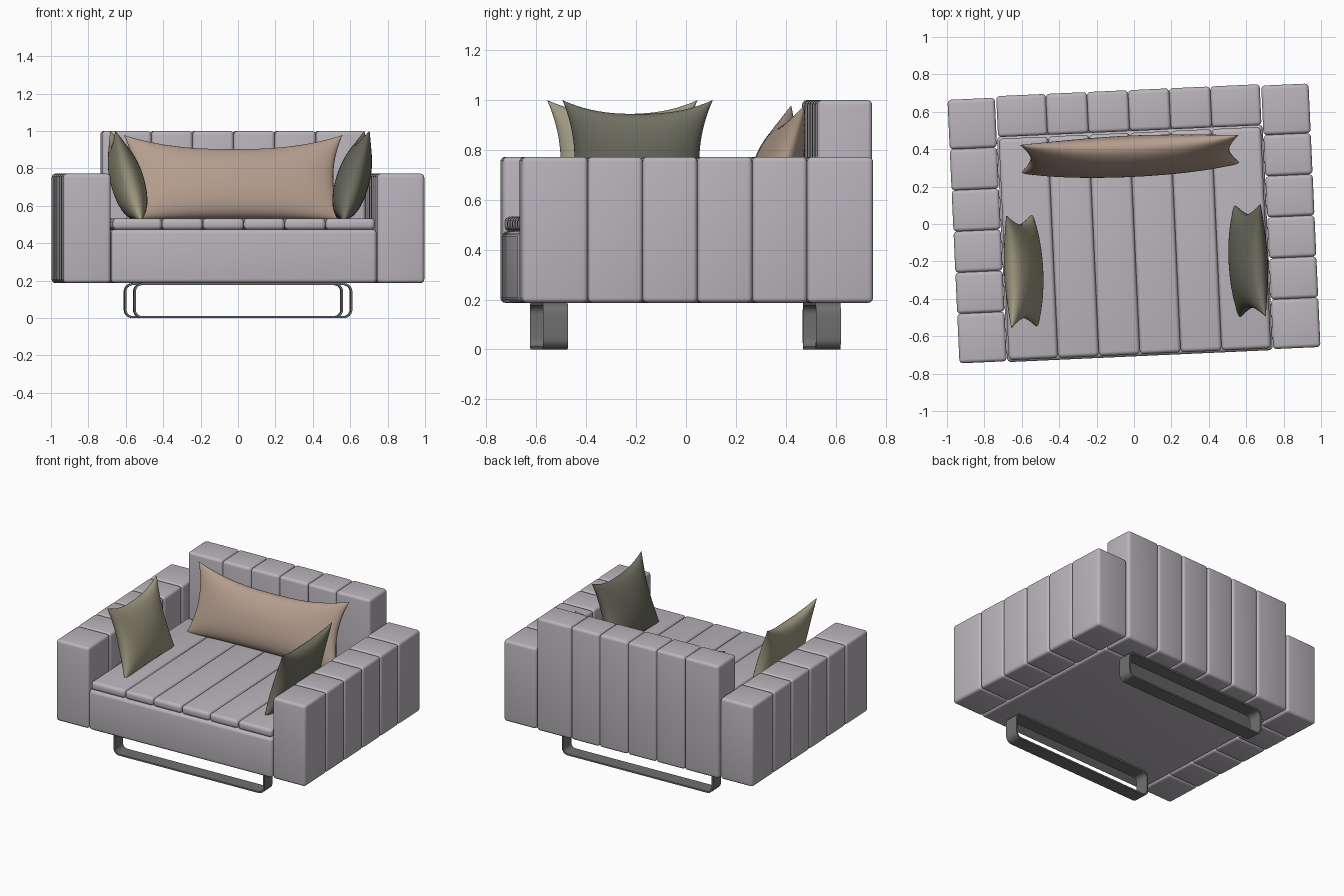
import bpy, bmesh, math
from mathutils import Matrix, Vector

if "Cube" in bpy.data.objects:
    bpy.data.objects.remove(bpy.data.objects["Cube"])

YAW = math.radians(2.6)  # the whole armchair is turned slightly


def material(name, rgb):
    m = bpy.data.materials.new(name)
    m.diffuse_color = (*rgb, 1)
    m.use_nodes = True
    m.node_tree.nodes["Principled BSDF"].inputs["Base Color"].default_value = m.diffuse_color
    return m


FABRIC = material("grey_fabric", (0.49, 0.46, 0.50))
METAL = material("dark_metal", (0.16, 0.16, 0.16))
ROSE = material("rose_fabric", (0.46, 0.34, 0.27))
SAND = material("sand_fabric", (0.34, 0.32, 0.22))
OLIVE = material("olive_fabric", (0.16, 0.16, 0.12))


def finish(bm, name, mat, angle=40):
    bmesh.ops.recalc_face_normals(bm, faces=bm.faces)
    me = bpy.data.meshes.new(name)
    bm.to_mesh(me)
    bm.free()
    ob = bpy.data.objects.new(name, me)
    bpy.context.collection.objects.link(ob)
    me.materials.append(mat)
    ob.rotation_euler.z = YAW
    bpy.ops.object.select_all(action='DESELECT')
    ob.select_set(True)
    bpy.context.view_layer.objects.active = ob
    bpy.ops.object.shade_smooth_by_angle(angle=math.radians(angle))
    return ob


def add_box(bm, lo, hi, r):
    """Rounded box between two corners."""
    tmp = bmesh.new()
    lo, hi = Vector(lo), Vector(hi)
    bmesh.ops.create_cube(tmp, size=1, matrix=Matrix.Translation((lo + hi) / 2)
                          @ Matrix.Diagonal((*(hi - lo), 1)))
    bmesh.ops.bevel(tmp, geom=tmp.edges[:], offset=r, segments=4, profile=0.5, affect='EDGES')
    me = bpy.data.meshes.new("tmp")
    tmp.to_mesh(me)
    tmp.free()
    bm.from_mesh(me)
    bpy.data.meshes.remove(me)


def channels(name, cuts, axis, lo, hi, r):
    """Row of padded channels, split at the cuts along one axis."""
    bm = bmesh.new()
    for a, b in zip(cuts, cuts[1:]):
        p, q = list(lo), list(hi)
        p[axis], q[axis] = a, b
        add_box(bm, p, q, r)
    return finish(bm, name, FABRIC)


# upholstered body
CUTS = [-0.705, -0.44, -0.22, 0, 0.22, 0.44, 0.705]
for side, x0, x1 in (("left", -0.966, -0.713), ("right", 0.713, 0.966)):
    channels(side + "_arm", [c + 0.003 for c in CUTS], 1, (x0, 0, 0.187), (x1, 0, 0.772), 0.02)
channels("backrest", CUTS, 0, (0, 0.497, 0.187), (0, 0.716, 1.0), 0.02)
channels("seat_cushion", [c * 0.995 for c in CUTS], 0, (0, -0.697, 0.472), (0, 0.488, 0.533), 0.022)
bm = bmesh.new()
add_box(bm, (-0.711, -0.707, 0.187), (0.711, 0.5, 0.474), 0.022)
finish(bm, "seat_base", FABRIC)


# sled legs: flat metal bands bent into rounded loops
def leg(name, yc, w=0.585, h=0.187, depth=0.1, t=0.011, r=0.045):
    bm = bmesh.new()

    def loop(off, y):
        pts = []
        for k, (sx, sz) in enumerate(((1, 1), (-1, 1), (-1, -1), (1, -1))):
            cx, cz = sx * (w - r), h / 2 + sz * (h / 2 - r)
            for i in range(7):
                a = math.pi / 2 * (k + i / 6)
                pts.append(bm.verts.new((cx + (r - off) * math.cos(a), y,
                                         cz + (r - off) * math.sin(a))))
        return pts

    y0, y1 = yc - depth / 2, yc + depth / 2
    rings = [loop(0, y0), loop(0, y1), loop(t, y1), loop(t, y0)]
    n = len(rings[0])
    for j in range(4):
        a, b = rings[j], rings[(j + 1) % 4]
        for i in range(n):
            bm.faces.new((a[i], a[(i + 1) % n], b[(i + 1) % n], b[i]))
    finish(bm, name, METAL, 30)


leg("front_leg", -0.55)
leg("rear_leg", 0.545)


# loose pillows: two bulged grids sharing a pinched outline
def pillow(name, mat, loc, turn, tilt, w, h, t, pinch_side, pinch_top):
    bm = bmesh.new()
    N = 28
    place = Matrix.Translation(loc) @ Matrix.Rotation(turn, 4, 'Z') @ Matrix.Rotation(-tilt, 4, 'X')
    for s in (-1, 1):
        grid = []
        for i in range(N + 1):
            row = []
            for j in range(N + 1):
                u = math.sin((2 * i / N - 1) * math.pi / 2)
                v = math.sin((2 * j / N - 1) * math.pi / 2)
                x = u * w * (1 - pinch_side * (1 - abs(v) ** 2))
                pv = pinch_top if v > 0 else 0.05
                z = v * h * (1 - pv * (1 - abs(u) ** 2.5))
                bulge = (max(0, 1 - u * u) * max(0, 1 - v * v)) ** 0.45
                y = s * t * bulge * (1 - 0.15 * v)
                row.append(bm.verts.new(place @ Vector((x, y, z))))
            grid.append(row)
        for i in range(N):
            for j in range(N):
                bm.faces.new((grid[i][j], grid[i + 1][j], grid[i + 1][j + 1], grid[i][j + 1]))
    bmesh.ops.remove_doubles(bm, verts=bm.verts, dist=0.0005)
    finish(bm, name, mat, 60)


pillow("lumbar_pillow", ROSE, (-0.005, 0.375, 0.75), 0, math.radians(18), 0.585, 0.24, 0.095, 0.09, 0.34)
pillow("left_pillow", SAND, (-0.611, -0.225, 0.76), math.pi / 2, math.radians(16), 0.302, 0.25, 0.088, 0.17, 0.24)
pillow("right_pillow", OLIVE, (0.611, -0.225, 0.76), -math.pi / 2, math.radians(16), 0.302, 0.25, 0.088, 0.17, 0.24)
